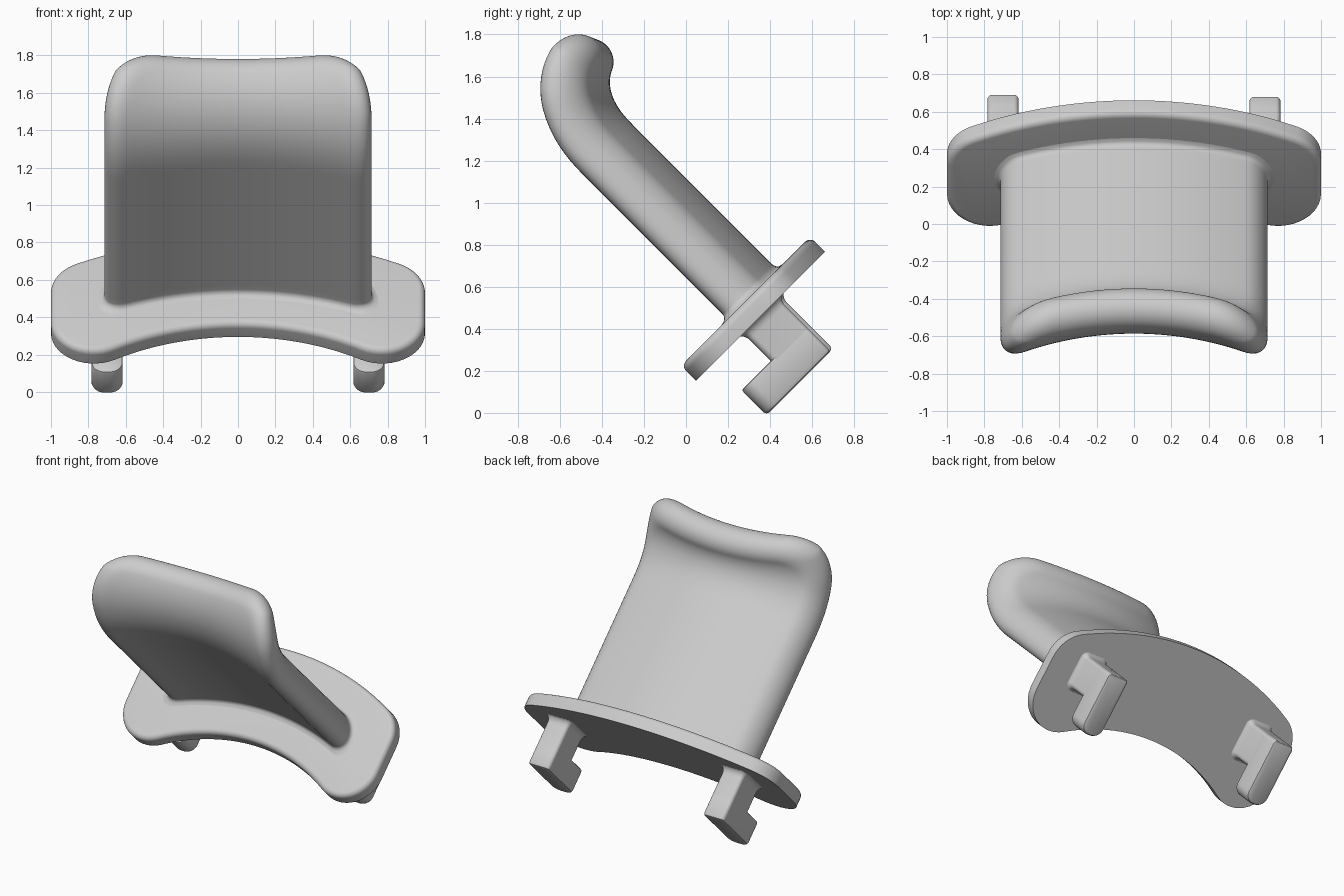
import bpy, bmesh
from math import sin, cos, pi, sqrt, hypot, atan2, radians
from mathutils import Matrix

cube = bpy.data.objects.get("Cube")
if cube:
    bpy.data.objects.remove(cube, do_unlink=True)

GREY = (0.6, 0.6, 0.6, 1)
mat = bpy.data.materials.new("plain grey")
mat.use_nodes = True
mat.diffuse_color = GREY
mat.node_tree.nodes["Principled BSDF"].inputs["Base Color"].default_value = GREY

# Parts are built upright (x, depth u, height n), then tipped forward 45 degrees
TILT = Matrix.Rotation(pi / 4, 4, 'X')


def finish(bm, name):
    bmesh.ops.remove_doubles(bm, verts=bm.verts, dist=1e-4)
    bmesh.ops.recalc_face_normals(bm, faces=bm.faces)
    bm.transform(TILT)
    mesh = bpy.data.meshes.new(name)
    bm.to_mesh(mesh)
    bm.free()
    obj = bpy.data.objects.new(name, mesh)
    bpy.context.collection.objects.link(obj)
    mesh.materials.append(mat)
    bpy.ops.object.select_all(action='DESELECT')
    obj.select_set(True)
    bpy.context.view_layer.objects.active = obj
    bpy.ops.object.shade_smooth_by_angle(angle=radians(40))


def loft(rings, cap_end=True):
    """Skin a stack of closed rings and cap the ends."""
    bm = bmesh.new()
    rows = [[bm.verts.new(p) for p in ring] for ring in rings]
    for low, high in zip(rows, rows[1:]):
        for i in range(len(low)):
            j = (i + 1) % len(low)
            bm.faces.new((low[i], low[j], high[j], high[i]))
    bm.faces.new(rows[0][::-1])
    if cap_end:
        bm.faces.new(rows[-1])
    return bm


def arc(cx, cu, r, a0, a1, steps):
    angles = [a0 + (a1 - a0) * i / steps for i in range(steps + 1)]
    return [(cx + r * cos(a), cu + r * sin(a)) for a in angles]


# Curved flange plate: two concentric arcs joined by round corners, soft top rim
OUT, INN, RC, AXIS = 2.01, 1.342, 0.23, -1.0
N_LOW, N_TOP, RIM = 0.075, 0.175, 0.035
cx = 1 - RC
hi = AXIS + sqrt((OUT - RC) ** 2 - cx ** 2)
lo = AXIS + sqrt((INN + RC) ** 2 - cx ** 2)
a_hi, a_lo = atan2(hi - AXIS, cx), atan2(lo - AXIS, cx)


def plate_ring(inset, n):
    r = RC - inset
    right = (arc(0, AXIS, INN + inset, pi / 2, a_lo, 16)
             + arc(cx, lo, r, a_lo - pi, 0, 14)[1:]
             + arc(cx, hi, r, 0, a_hi, 10)
             + arc(0, AXIS, OUT - inset, a_hi, pi / 2, 16)[1:])
    return [(x, u, n) for x, u in right + [(-x, u) for x, u in right[-2:0:-1]]]


rim_angles = [pi / 2 * i / 6 for i in range(7)]
rings = [plate_ring(0, N_LOW)]
rings += [plate_ring(RIM * (1 - cos(a)), N_TOP - RIM + RIM * sin(a)) for a in rim_angles]
finish(loft(rings), "flange_plate")

# Paddle: thick rounded slab, bowed across its width and curled back at the tip
W, H, R = 0.714, 0.112, 0.285
BASE, BEND, CURL, TURN = 0.12, 1.14, 0.43, radians(66)
STRAIGHT = BEND - BASE
L = STRAIGHT + CURL + H
BOW, FILLET = 1.8, 0.035


def edge_distance(a, s):
    qa, qs = abs(a) - (W - R), s - (L - R)
    if qa > 0 and qs > 0:
        return R - hypot(qa, qs)
    return min(W - abs(a), L - s)


def centre_line(s):
    """Depth, height and lean along the slab; the curl tightens towards the tip."""
    u, n = 0.678, BASE + min(s, STRAIGHT)
    run, steps = max(s - STRAIGHT, 0), 24
    for i in range(steps):
        phi = TURN * min(run * (i + 0.5) / steps / CURL, 1) ** 1.5
        u += sin(phi) * run / steps
        n += cos(phi) * run / steps
    return u, n, TURN * min(run / CURL, 1) ** 1.5


def paddle_point(a, s, side):
    d = min(max(edge_distance(a, s), 0), H)
    t = side * sqrt(max(H * H - (H - d) ** 2, 0))
    # fillet where the paddle meets the plate
    q = min(max((BASE + s - N_TOP) / FILLET, 0), 1)
    flare = FILLET * (1 - sqrt(1 - (1 - q) ** 2))
    x = a * (1 + flare / W)
    # the bow follows the sheet's own normal all the way round the curl
    t = t * (1 + flare / H) + sqrt(BOW ** 2 - x * x) - BOW
    u, n, phi = centre_line(s)
    return (x, u + t * cos(phi), n - t * sin(phi))


COLS = 48
base_rows = [0.0] + [N_TOP - BASE + FILLET * i / 6 for i in range(7)]
start = base_rows[-1]
mid_rows = [start + (L - R - start) * i / 40 for i in range(1, 41)]
tip_rows = [L - R + R * sin(pi / 2 * i / 24) for i in range(1, 25)]
rings = []
for s in base_rows + mid_rows + tip_rows:
    qs = max(s - (L - R), 0)
    half = W - R + sqrt(max(R * R - qs * qs, 0))
    cols = [half * sin(pi / 2 * (2 * i / COLS - 1)) for i in range(COLS + 1)]
    rings.append([paddle_point(a, s, 1) for a in cols]
                 + [paddle_point(a, s, -1) for a in cols[-2:0:-1]])
finish(loft(rings, cap_end=False), "paddle")


# Hooks under the plate: a leg and a forward foot with a round toe
def rounded_ring(x, half, u0, u1, r_front, r_back, grow, n):
    half, u0, u1 = half + grow, u0 - grow, u1 + grow
    f, b = r_front + grow, r_back + grow
    pts = (arc(x + half - b, u1 - b, b, 0, pi / 2, 6)
           + arc(x - half + b, u1 - b, b, pi / 2, pi, 6)
           + arc(x - half + f, u0 + f, f, pi, 1.5 * pi, 8)
           + arc(x + half - f, u0 + f, f, 1.5 * pi, 2 * pi, 8))
    return [(px, pu, n) for px, pu in pts]


def stack(name, x, u0, u1, r_front, levels):
    finish(loft([rounded_ring(x, 0.083, u0, u1, r_front, 0.025, g, n)
                 for n, g in levels]), name)


# the right hook reaches a touch further back than the left one
for side, x, back in (("left", 0.7, 0.695), ("right", -0.7, 0.71)):
    foot = [(-0.278, -0.018), (-0.273, -0.006), (-0.26, 0),
            (-0.125, 0), (-0.114, -0.003), (-0.11, -0.01)]
    stack(side + "_hook_foot", x, 0.263, back, 0.07, foot)
    flare = [(0.03 + 0.05 * sin(a), 0.04 * (1 - cos(a))) for a in rim_angles]
    stack(side + "_hook_leg", x, 0.46, back, 0.03, [(-0.2, 0)] + flare)
